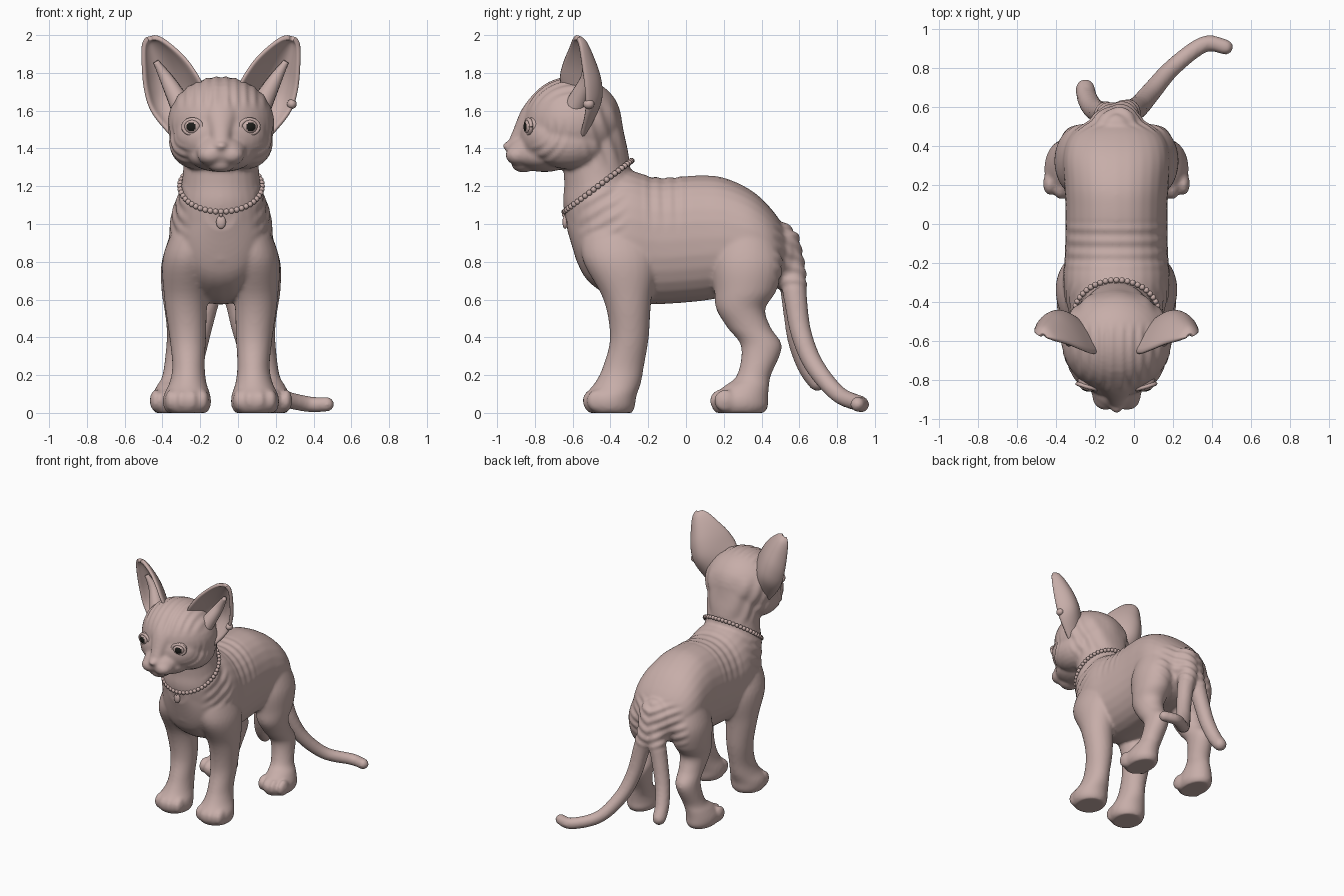
import bpy, bmesh, math
from mathutils import Vector, Matrix

if "Cube" in bpy.data.objects:
    bpy.data.objects.remove(bpy.data.objects["Cube"])

CX = -0.09  # body's mirror plane


def material(name, rgb):
    m = bpy.data.materials.new(name)
    m.diffuse_color = (*rgb, 1)
    m.use_nodes = True
    m.node_tree.nodes["Principled BSDF"].inputs["Base Color"].default_value = m.diffuse_color
    return m


SKIN = material("pink_skin", (0.57, 0.42, 0.395))
DARK = material("dark_pupil", (0.012, 0.012, 0.01))


def finish(name, bm, mats=(SKIN,)):
    bmesh.ops.recalc_face_normals(bm, faces=bm.faces)
    me = bpy.data.meshes.new(name)
    bm.to_mesh(me)
    bm.free()
    for m in mats:
        me.materials.append(m)
    me.shade_smooth()
    ob = bpy.data.objects.new(name, me)
    bpy.context.collection.objects.link(ob)
    return ob


def spline(keys, steps):
    """Catmull-Rom through tuples of numbers."""
    out, n = [], len(keys)
    for i in range(n - 1):
        p = [keys[max(0, min(n - 1, i + k))] for k in (-1, 0, 1, 2)]
        for j in range(steps):
            t = j / steps
            out.append([0.5 * (2 * b + (c - a) * t + (2 * a - 5 * b + 4 * c - d) * t * t
                        + (3 * b - a - 3 * c + d) * t ** 3) for a, b, c, d in zip(*p)])
    return out + [list(keys[-1])]


def loft(bm, keys, axis=None, ref=None, power=2.0, n=28):
    """Keys are (x, y, z, half_u, half_v); sections lie across axis or the path."""
    rows = spline(keys, 6)
    rings = []
    for i, (x, y, z, a, b) in enumerate(rows):
        if axis == 'Z':
            u, v = Vector((1, 0, 0)), Vector((0, 1, 0))
        elif axis == 'Y':
            u, v = Vector((1, 0, 0)), Vector((0, 0, 1))
        else:
            t = Vector(rows[min(i + 1, len(rows) - 1)][:3]) - Vector(rows[max(i - 1, 0)][:3])
            v = t.cross(Vector(ref)).normalized()
            u = v.cross(t).normalized()
        ring = []
        for k in range(n):
            c, s = math.cos(k * math.tau / n), math.sin(k * math.tau / n)
            c, s = (math.copysign(abs(q) ** (2 / power), q) for q in (c, s))
            ring.append(bm.verts.new(Vector((x, y, z)) + u * a * c + v * b * s))
        rings.append(ring)
    for r0, r1 in zip(rings, rings[1:]):
        for k in range(n):
            bm.faces.new((r0[k], r0[(k + 1) % n], r1[(k + 1) % n], r1[k]))
    bm.faces.new(rings[0])
    bm.faces.new(rings[-1])


def ball(bm, c, r, segs=24):
    mat = Matrix.Translation(c) @ Matrix.Diagonal((*r, 1))
    bmesh.ops.create_uvsphere(bm, u_segments=segs, v_segments=max(6, segs // 2),
                              radius=1, matrix=mat)


bm = bmesh.new()
# torso: y, bottom, top, half width
torso = [(-.63, .97, 1.15, .08), (-.55, .74, 1.27, .19), (-.43, .63, 1.29, .25),
         (-.3, .58, 1.285, .275), (-.15, .575, 1.245, .265), (.06, .59, 1.257, .262),
         (.2, .61, 1.245, .268), (.35, .62, 1.175, .275), (.46, .66, 1.07, .235), (.54, .74, .95, .12)]
loft(bm, [(CX, y, (a + b) / 2, w, (b - a) / 2) for y, a, b, w in torso], 'Y', power=2.25)
# neck: z, y, half width, half depth
neck = [(.8, -.38, .24, .2), (.95, -.4, .25, .22), (1.1, -.42, .235, .23), (1.2, -.45, .212, .195),
        (1.3, -.47, .2, .175), (1.45, -.47, .2, .15), (1.6, -.5, .19, .15), (1.66, -.52, .14, .1)]
loft(bm, [(CX, y, z, a, b) for z, y, a, b in neck], 'Z')
# legs: z, offset, y, half width, half depth
front = [(1.02, .12, -.38, .11, .16), (.82, .17, -.35, .138, .2), (.6, .185, -.31, .115, .127),
         (.4, .176, -.3, .097, .103), (.25, .172, -.33, .086, .108), (.16, .175, -.36, .098, .122),
         (.09, .18, -.4, .125, .138), (.035, .18, -.405, .125, .135), (0, .18, -.4, .105, .115)]
hind = [(.97, .15, .32, .11, .14), (.8, .182, .325, .132, .185), (.65, .19, .315, .125, .165),
        (.55, .195, .29, .105, .13), (.45, .2, .335, .088, .115), (.35, .208, .4, .082, .108),
        (.2, .23, .36, .08, .09), (.14, .25, .32, .092, .12), (.08, .26, .285, .108, .15),
        (.035, .26, .285, .108, .15), (0, .26, .285, .09, .13)]
for s in (-1, 1):
    for leg, tip in ((front, -.545), (hind, .13)):
        loft(bm, [(CX + s * d, y, z, a, b) for z, d, y, a, b in leg], 'Z')
        off = leg[-1][1]
        for k in (-1.5, -.5, .5, 1.5):  # toes
            ball(bm, (CX + s * off + k * .056, tip + .055 + .022 * (abs(k) - .5), .065),
                 (.034, .06, .06), 16)
# head: skull, face, jaw, muzzle, chin, nose, brow bridge
ball(bm, (CX, -.6, 1.53), (.283, .265, .25), 40)
ball(bm, (CX, -.72, 1.46), (.245, .165, .17), 32)
ball(bm, (CX, -.75, 1.36), (.175, .16, .085))
ball(bm, (CX, -.84, 1.385), (.135, .11, .085))
ball(bm, (CX, -.86, 1.315), (.075, .065, .042))
ball(bm, (CX, -.935, 1.412), (.036, .037, .026), 16)
loft(bm, [(CX, -.92, 1.41, .045, .03), (CX, -.875, 1.48, .055, .045), (CX, -.81, 1.6, .09, .055),
          (CX, -.72, 1.7, .1, .05)], ref=(1, 0, 0))
for s in (-1, 1):
    ball(bm, (CX + s * .13, -.62, 1.43), (.145, .2, .14))
    ball(bm, (CX + s * .055, -.885, 1.365), (.07, .072, .055))
# tail root and the two tails
ball(bm, (CX, .51, .83), (.14, .095, .18))
tail_a = [(-.07, .5, .92, .1), (-.05, .56, .75, .075), (-.01, .58, .6, .062), (.03, .61, .42, .056),
          (.09, .68, .25, .052), (.2, .805, .1, .046), (.36, .923, .048, .043), (.47, .908, .046, .04)]
tail_b = [(-.1, .5, .92, .09), (-.13, .555, .72, .07), (-.17, .572, .55, .06), (-.21, .595, .38, .056),
          (-.24, .645, .24, .053), (-.25, .695, .165, .05)]
for path, ref in ((tail_a, (1, -1, 0)), (tail_b, (1, 1, 0))):
    loft(bm, [(*p, p[3]) for p in path], ref=ref, n=16)
    ball(bm, path[-1][:3], [path[-1][3]] * 3, 16)

# fuse the body parts into one soft skin
raw = finish("cat_body_parts", bm)
rm = raw.modifiers.new("fuse", 'REMESH')
rm.mode, rm.voxel_size = 'VOXEL', .011
sm = raw.modifiers.new("soften", 'SMOOTH')
sm.factor, sm.iterations = .5, 9
dg = bpy.context.evaluated_depsgraph_get()
bm = bmesh.new()
bm.from_mesh(bpy.data.meshes.new_from_object(raw.evaluated_get(dg)))
bpy.data.objects.remove(raw)
bm.normal_update()


def zone(v, lo, hi, soft=.06):
    return max(0, min(1, (v - lo) / soft, (hi - v) / soft))


# skin wrinkles: neck, shoulder, loin, tail root, forehead, cheeks
moves = []
for v in bm.verts:
    x, y, z = v.co
    d = abs(x - CX)
    w = .004 * zone(z, 1.3, 1.66) * zone(y, -.56, -.2) * math.sin(85 * (y + .35 * z))
    w += .0035 * zone(z, .92, 1.22) * zone(y, -.58, -.3) * math.sin(80 * (z - .6 * y))
    w += .003 * zone(z, .95, 1.4, .15) * zone(y, -.25, .03) * math.sin(95 * y + 3 * z)
    w += .004 * zone(y, .46, .8, .04) * zone(z, .64, 1.02) * math.sin(90 * (z - .5 * d))
    w += .003 * zone(z, 1.6, 1.9) * zone(y, -.95, -.5) * math.sin(130 * d + 6 * z)
    r = math.hypot(y + .84, z - 1.52)
    w += .003 * zone(r, .09, .25, .04) * zone(d, .16, .4, .04) * zone(z, 1.25, 1.56) * math.sin(120 * r)
    moves.append(v.normal * w)
for v, m in zip(bm.verts, moves):
    v.co += m
    v.co.z = max(v.co.z, 0)
finish("cat_body", bm)

# ears: inner edge (offset, y, z), outer edge, depth of the bowl
ear_rows = [(.07, -.64, 1.67, .25, -.56, 1.45, .07), (.115, -.67, 1.77, .36, -.535, 1.585, .135),
            (.175, -.65, 1.86, .4, -.535, 1.7, .125), (.245, -.62, 1.93, .413, -.55, 1.83, .085),
            (.315, -.6, 1.98, .412, -.565, 1.94, .045), (.36, -.585, 1.988, .39, -.578, 1.982, .012)]
for s, side in ((-1, "left"), (1, "right")):
    bm = bmesh.new()
    grid = []
    for q in spline(ear_rows, 4):
        a, b, row = Vector(q[:3]), Vector(q[3:6]), []
        for j in range(17):
            bend = math.sin(math.pi * j / 16) ** .75
            p = a.lerp(b, j / 16) + Vector((.05, 1, 0)) * q[6] * bend
            row.append(bm.verts.new((CX + s * p.x, p.y, p.z)))
        grid.append(row)
    for r0, r1 in zip(grid, grid[1:]):
        for j in range(16):
            bm.faces.new((r0[j], r0[j + 1], r1[j + 1], r1[j]))
    ear = finish(side + "_ear", bm)
    so = ear.modifiers.new("thickness", 'SOLIDIFY')
    so.thickness, so.offset = .026, 0
    sub = ear.modifiers.new("round", 'SUBSURF')
    sub.levels = sub.render_levels = 1
    # soft fold inside the ear base
    bm = bmesh.new()
    loft(bm, [(CX + s * o, y, z, r, r) for o, y, z, r in
              ((.2, -.6, 1.6, .06), (.24, -.56, 1.68, .05), (.29, -.525, 1.77, .035),
               (.345, -.53, 1.86, .015))], ref=(0, 1, 0), n=16)
    finish(side + "_ear_fold", bm)

    # eye: ball with dark pupil faces, plus a lid ring
    look = Vector((s * .3, -1, 0)).normalized()
    c = Vector((CX + s * .143, -.806, 1.515))
    bm = bmesh.new()
    ball(bm, c, (.055, .055, .05), 40)
    for f in bm.faces:
        f.material_index = int((f.calc_center_median() - c).normalized().dot(look) > .88)
    finish(side + "_eye", bm, (SKIN, DARK))
    bm = bmesh.new()
    u, ring = Vector((-look.y, look.x, 0)), []
    for k in range(25):
        t = k * math.tau / 24
        p = c + look * .03 + u * .05 * math.cos(t) + Vector((0, 0, .038 * math.sin(t)))
        ring.append((*p, .011, .011))
    loft(bm, ring, ref=look, n=8)
    finish(side + "_eyelid", bm)

# small pouch on the edge of the right ear
bm = bmesh.new()
ball(bm, (.285, -.515, 1.635), (.026, .03, .026), 16)
finish("ear_pouch", bm)

# bead collar and pendant
bm = bmesh.new()
for k in range(48):
    t = k * math.tau / 48
    f = math.cos(t)
    ball(bm, (CX + .217 * math.sin(t), -.466 - .178 * f, 1.2 - .135 * f), (.0155,) * 3, 12)
finish("bead_collar", bm)
bm = bmesh.new()
ball(bm, (CX, -.64, 1.01), (.026, .014, .036), 16)
ball(bm, (CX, -.647, 1.05), (.01, .01, .014), 12)
finish("collar_pendant", bm)
